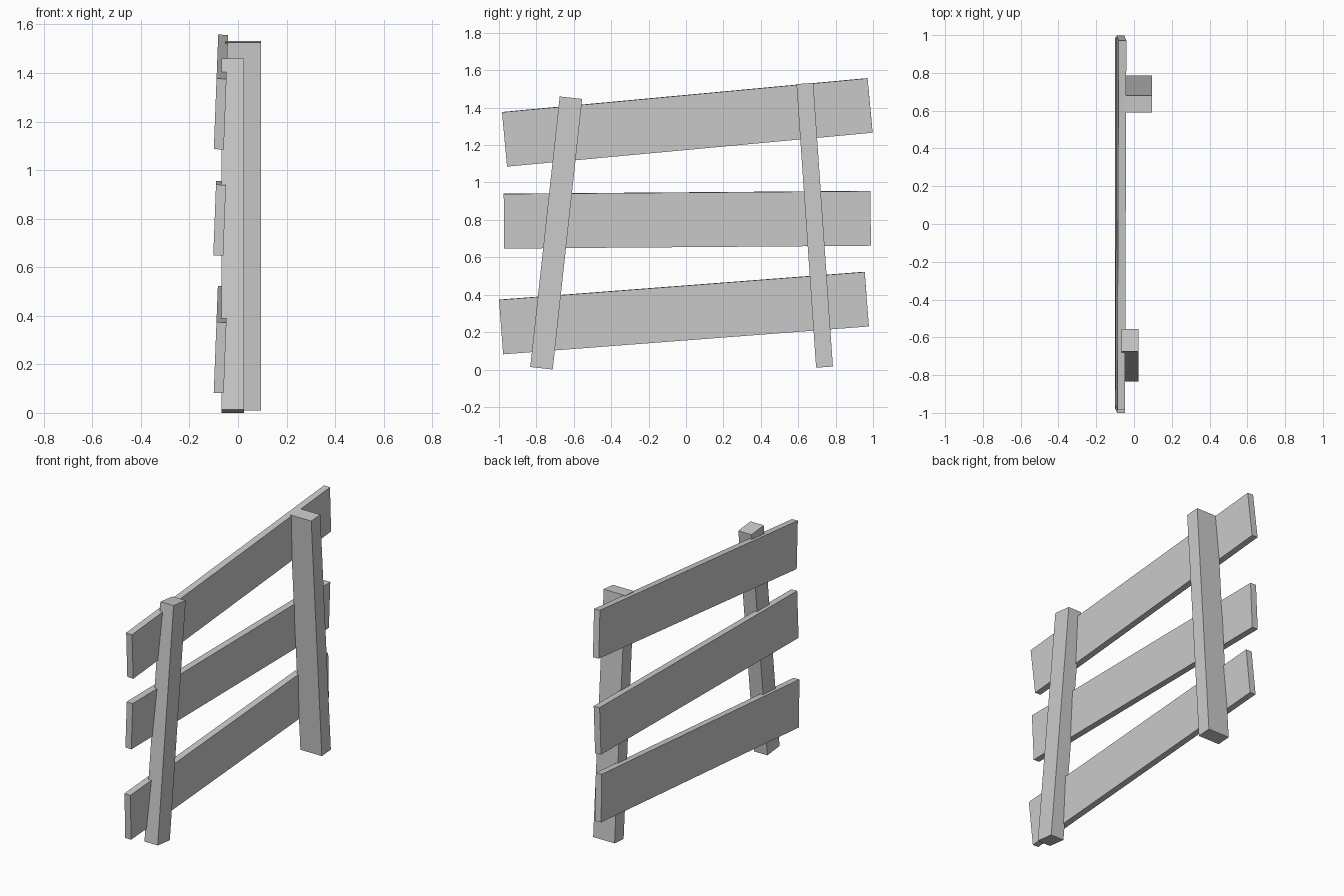
import bpy
from math import radians

if "Cube" in bpy.data.objects:
    bpy.data.objects.remove(bpy.data.objects["Cube"])


def board(name, loc, size, tilt, lean=0.0):
    """Box beam, tilted in the fence plane and leaning along x."""
    bpy.ops.mesh.primitive_cube_add(size=1, location=loc)
    ob = bpy.context.object
    ob.name = name
    ob.scale = size
    ob.rotation_euler = (radians(tilt), radians(lean), 0)
    bpy.ops.object.transform_apply(location=False, rotation=True, scale=True)
    return ob


# Crooked upright posts
board("left_post", (-0.021, -0.694, 0.730), (0.092, 0.121, 1.455), -6.22)
board("right_post", (0.021, 0.688, 0.771), (0.149, 0.090, 1.520), 3.96)

# Uneven rails nailed to the back of the posts
rails = [
    ("bottom_rail", (-0.071, -0.011, 0.302), 1.961, 4.36),
    ("middle_rail", (-0.0755, 0.007, 0.801), 1.961, 0.44),
    ("top_rail", (-0.070, 0.007, 1.3215), 1.963, 5.30),
]
for name, loc, length, tilt in rails:
    board(name, loc, (0.041, length, 0.292), tilt, lean=2.2)
